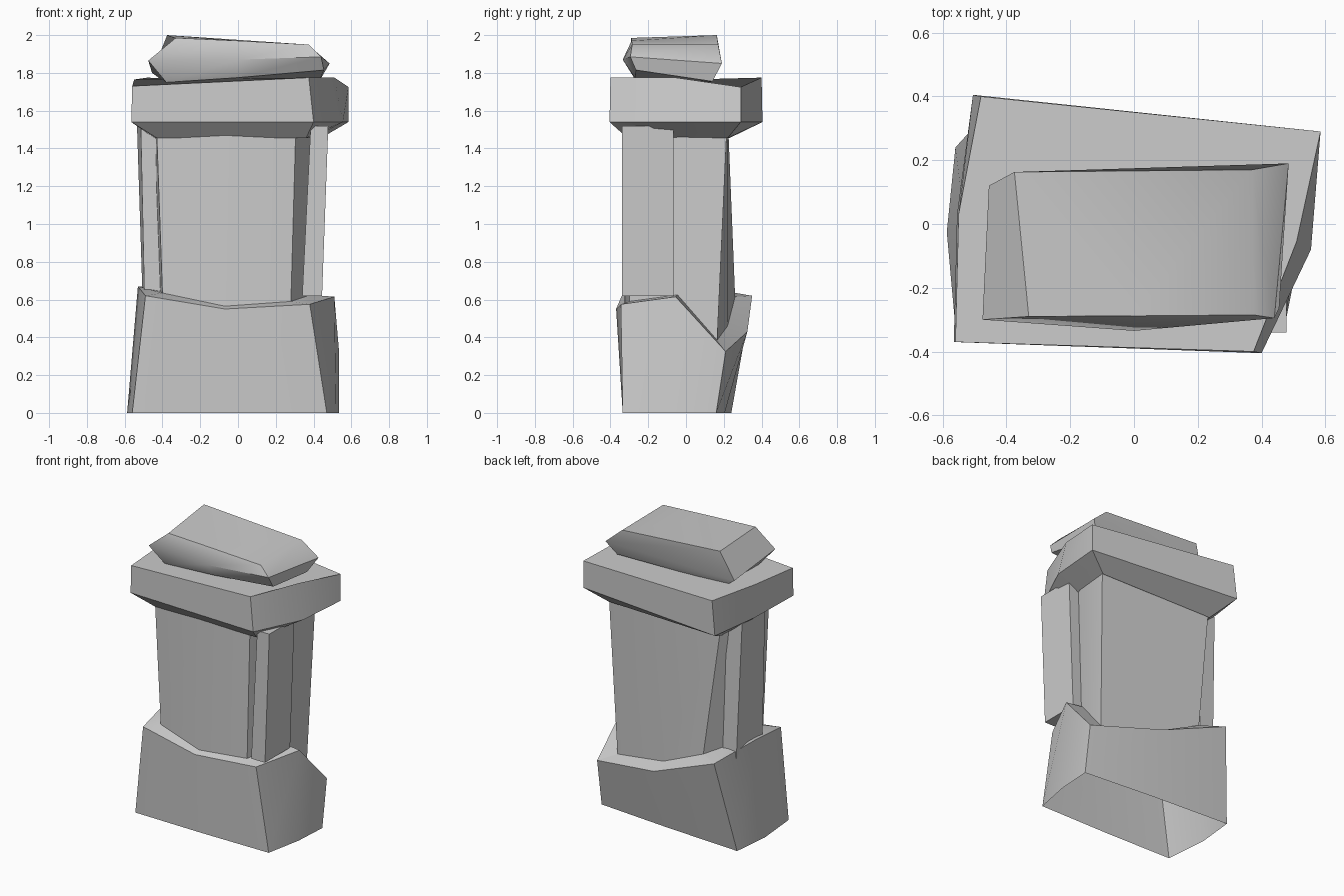
import bpy, bmesh
from math import radians


def loft(name, rings, bottom=True, angle=20):
    """Skin matching rings of points (bottom to top) and close the ends."""
    bm = bmesh.new()
    rows = [[bm.verts.new(p) for p in ring] for ring in rings]
    n = len(rows[0])
    for a, b in zip(rows, rows[1:]):
        for i in range(n):
            j = (i + 1) % n
            bm.faces.new((a[i], a[j], b[j], b[i]))
    if bottom:
        bm.faces.new(rows[0][::-1])
    bm.faces.new(rows[-1])
    me = bpy.data.meshes.new(name)
    bm.to_mesh(me)
    bm.free()
    ob = bpy.data.objects.new(name, me)
    bpy.context.collection.objects.link(ob)
    bpy.ops.object.select_all(action='DESELECT')
    ob.select_set(True)
    bpy.context.view_layer.objects.active = ob
    bpy.ops.object.shade_smooth_by_angle(angle=radians(angle))
    return ob


def level(points, z):
    return [(x, y, z) for x, y in points]


# Rough base block, open underneath, stepping in to the main shaft
loft("base_and_shaft", [
    level([(-.56, -.325), (-.05, -.335), (.47, -.335), (.52, -.08),
           (.535, .16), (0, .205), (-.56, .24), (-.587, -.025)], 0),
    [(-.49, -.34, .62), (-.07, -.37, .55), (.38, -.345, .575), (.51, -.055, .615),
     (.535, .21, .325), (.02, .325, .43), (-.46, .35, .62), (-.53, 0, .67)],
    [(-.40, -.275, .635), (-.07, -.325, .565), (.28, -.30, .59), (.385, -.045, .625),
     (.41, .165, .385), (.02, .22, .46), (-.315, .26, .615), (-.43, .12, .66)],
    level([(-.43, -.295), (-.07, -.32), (.305, -.305), (.41, -.045),
           (.44, .215), (.02, .22), (-.42, .225), (-.445, .12)], 1.48),
], bottom=False)

# Upright slabs against the two sides
loft("right_slab", [
    level([(.34, -.34), (.445, -.34), (.445, -.065), (.34, -.065)], .62),
    level([(.385, -.34), (.478, -.34), (.478, -.065), (.385, -.065)], 1.52),
])
loft("left_slab", [
    level([(-.495, -.13), (-.40, -.13), (-.40, .17), (-.505, .17)], .6),
    level([(-.515, -.13), (-.42, -.13), (-.42, .15), (-.535, .15)], 1.53),
])

# Overhanging capstone with a tapered underside
loft("capstone", [
    level([(-.43, -.30), (.36, -.31), (.40, -.05), (.44, .22),
           (-.43, .23), (-.445, .03)], 1.455),
    level([(-.565, -.37), (.40, -.405), (.555, -.08), (.585, .29),
           (-.505, .405), (-.555, .03)], 1.54),
    [(-.56, -.37, 1.73), (.375, -.40, 1.775), (.51, -.055, 1.775), (.585, .29, 1.725),
     (-.48, .40, 1.775), (-.55, .03, 1.765)],
])

# Tilted faceted stone resting on top
loft("top_stone", [
    [(-.38, -.26, 1.75), (0, -.27, 1.775), (.455, -.265, 1.815), (.43, .14, 1.755),
     (-.38, .10, 1.745)],
    [(-.475, -.30, 1.865), (0, -.335, 1.87), (.44, -.295, 1.885), (.485, .19, 1.85),
     (-.455, .12, 1.80)],
    [(-.33, -.29, 1.985), (0, -.288, 1.97), (.375, -.285, 1.95), (.37, .17, 1.95),
     (-.375, .163, 2.0)],
], angle=45)
